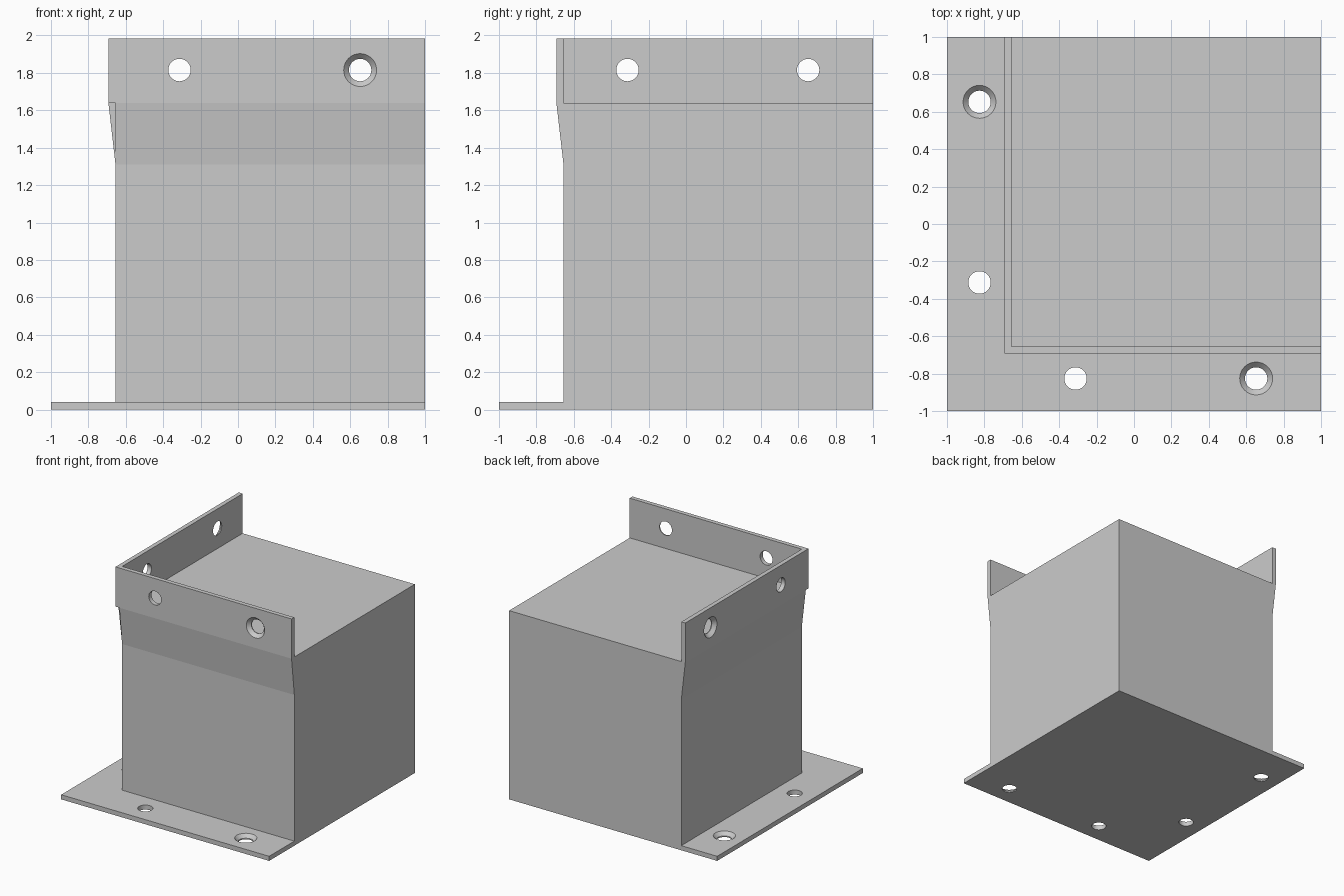
import bpy
import bmesh
import math
from mathutils import Matrix, Vector

if "Cube" in bpy.data.objects:
    bpy.data.objects.remove(bpy.data.objects["Cube"])

IN, OUT = -0.655, -0.693        # block face and outer flange face
TOP, RIM, PLATE = 1.64, 1.985, 0.04
HOLE_R, SINK_R = 0.06, 0.088

grey = bpy.data.materials.new("light_grey")
grey.diffuse_color = (0.6, 0.6, 0.6, 1)
grey.use_nodes = True
grey.node_tree.nodes["Principled BSDF"].inputs["Base Color"].default_value = grey.diffuse_color


def prism(name, profile, x0, x1, swap=False):
    """Extrude a (y, z) profile along x; swap exchanges x and y."""
    bm = bmesh.new()
    face = bm.faces.new([bm.verts.new((x0, y, z)) for y, z in profile])
    ext = bmesh.ops.extrude_face_region(bm, geom=[face])["geom"]
    bmesh.ops.translate(bm, vec=(x1 - x0, 0, 0),
                        verts=[v for v in ext if isinstance(v, bmesh.types.BMVert)])
    if swap:
        for v in bm.verts:
            v.co.x, v.co.y = v.co.y, v.co.x
    bmesh.ops.recalc_face_normals(bm, faces=bm.faces)
    return make(name, bm)


def make(name, bm):
    me = bpy.data.meshes.new(name)
    bm.to_mesh(me)
    bm.free()
    ob = bpy.data.objects.new(name, me)
    me.materials.append(grey)
    bpy.context.collection.objects.link(ob)
    return ob


def box(y0, y1, z0, z1):
    return [(y0, z0), (y1, z0), (y1, z1), (y0, z1)]


def drill(name, pos, outward, sunk):
    """Round cutter along 'outward', starting on the outer surface at pos."""
    bm = bmesh.new()
    bmesh.ops.create_cone(bm, cap_ends=True, segments=32, radius1=HOLE_R,
                          radius2=HOLE_R, depth=0.16)
    if sunk:  # flare the outer end into a cone reaching past the surface
        top = [f for f in bm.faces if f.normal.z > 0.9][0]
        for v in top.verts:
            v.co.z = -0.03
        ext = bmesh.ops.extrude_face_region(bm, geom=[top])["geom"]
        bmesh.ops.delete(bm, geom=[top], context='FACES_ONLY')
        slope = (SINK_R - HOLE_R) / 0.03
        for v in [g for g in ext if isinstance(g, bmesh.types.BMVert)]:
            s = (HOLE_R + slope * 0.05) / HOLE_R
            v.co = Vector((v.co.x * s, v.co.y * s, 0.02))
    rot = Vector((0, 0, 1)).rotation_difference(Vector(outward)).to_matrix().to_4x4()
    bm.transform(Matrix.Translation(pos) @ rot)
    bmesh.ops.recalc_face_normals(bm, faces=bm.faces)
    return make(name, bm)


def combine(target, tool, operation):
    mod = target.modifiers.new("cut", 'BOOLEAN')
    mod.object, mod.operation, mod.solver = tool, operation, 'EXACT'
    bpy.context.view_layer.objects.active = target
    bpy.ops.object.modifier_apply(modifier=mod.name)
    bpy.data.objects.remove(tool, do_unlink=True)


# Main block with the base plate
bracket = prism("bracket_block", box(IN, 1, 0, TOP), IN, 1)
combine(bracket, prism("base_plate", box(-1, 1, 0, PLATE), -1, 1), 'UNION')

# Upright flanges and the tapers beneath them, on the front and left
taper = [(IN, 1.31), (OUT, TOP), (IN, TOP), (-0.5, TOP), (-0.5, 1.31)]
for swap in (False, True):
    combine(bracket, prism("taper", taper, IN, 1, swap), 'UNION')
    combine(bracket, prism("flange", box(OUT, IN, TOP, RIM), OUT, 1, swap), 'UNION')

# Bolt holes: the far one of each pair is countersunk
for along, sunk in ((-0.313, False), (0.653, True)):
    for swap in (False, True):
        for pos, out in (((along, OUT, 1.815), (0, -1, 0)),
                         ((along, -0.826, PLATE), (0, 0, 1))):
            if swap:
                pos, out = (pos[1], pos[0], pos[2]), (out[1], out[0], out[2])
            combine(bracket, drill("drill", pos, out, sunk), 'DIFFERENCE')

# Merge coplanar faces, then smooth only the hole walls
bm = bmesh.new()
bm.from_mesh(bracket.data)
bmesh.ops.remove_doubles(bm, verts=bm.verts, dist=1e-5)
bmesh.ops.dissolve_limit(bm, angle_limit=math.radians(1), verts=bm.verts, edges=bm.edges)
bm.to_mesh(bracket.data)
bm.free()
bracket.select_set(True)
bpy.context.view_layer.objects.active = bracket
bpy.ops.object.shade_smooth_by_angle(angle=math.radians(30))
for p in bracket.data.polygons:
    p.use_smooth = p.area < 0.003
